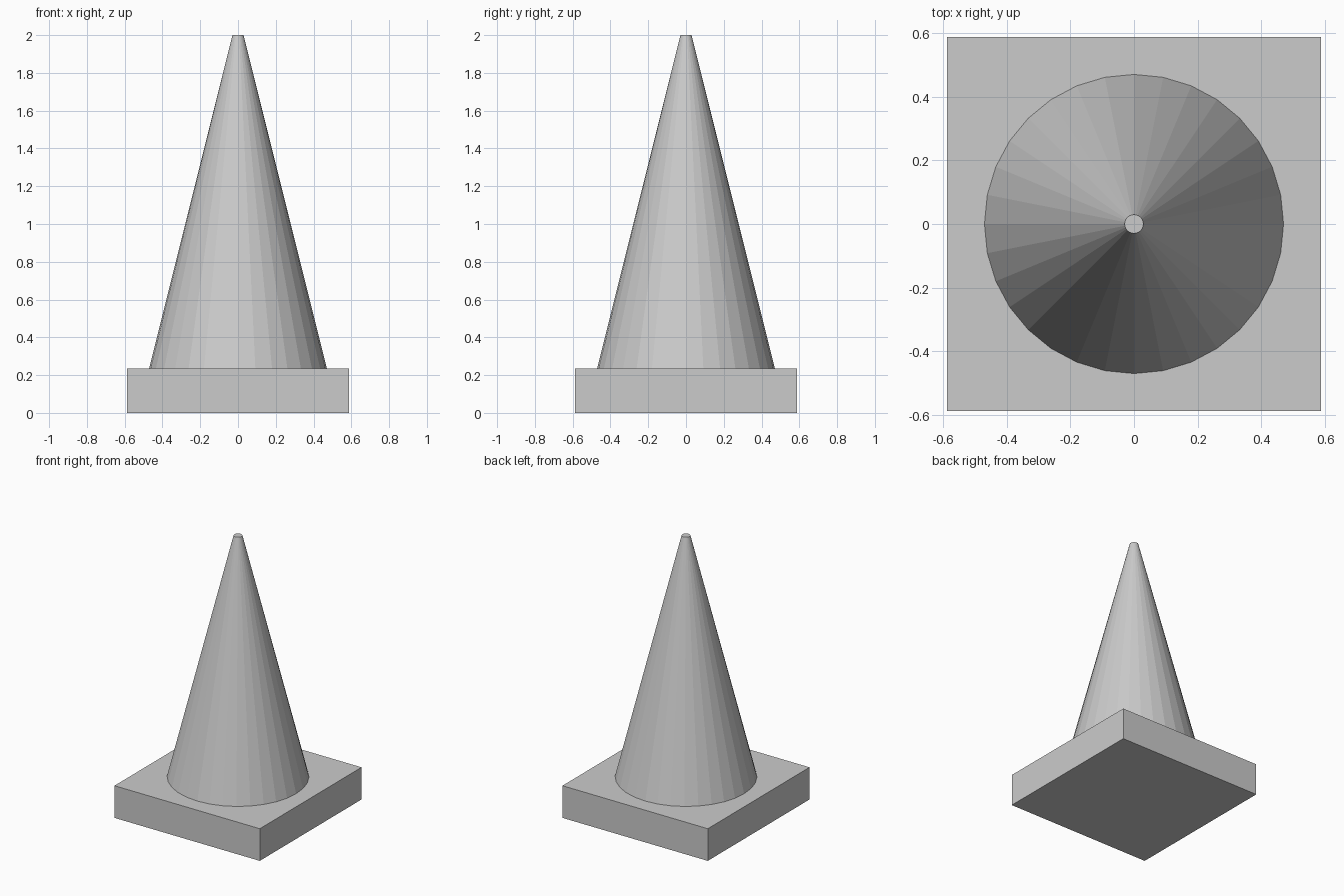
import bpy

if "Cube" in bpy.data.objects:
    bpy.data.objects.remove(bpy.data.objects["Cube"])

BASE_W, BASE_H = 1.1765, 0.2353
TOTAL_H = 2.0

# Square base slab
bpy.ops.mesh.primitive_cube_add(size=1, location=(0, 0, BASE_H / 2))
base = bpy.context.object
base.name = "base"
base.scale = (BASE_W, BASE_W, BASE_H)
bpy.ops.object.transform_apply(location=False, rotation=False, scale=True)

# Faceted cone with a small flat tip
bpy.ops.mesh.primitive_cone_add(
    vertices=32, radius1=0.4706, radius2=0.0294,
    depth=TOTAL_H - BASE_H, location=(0, 0, (TOTAL_H + BASE_H) / 2))
bpy.context.object.name = "cone"
